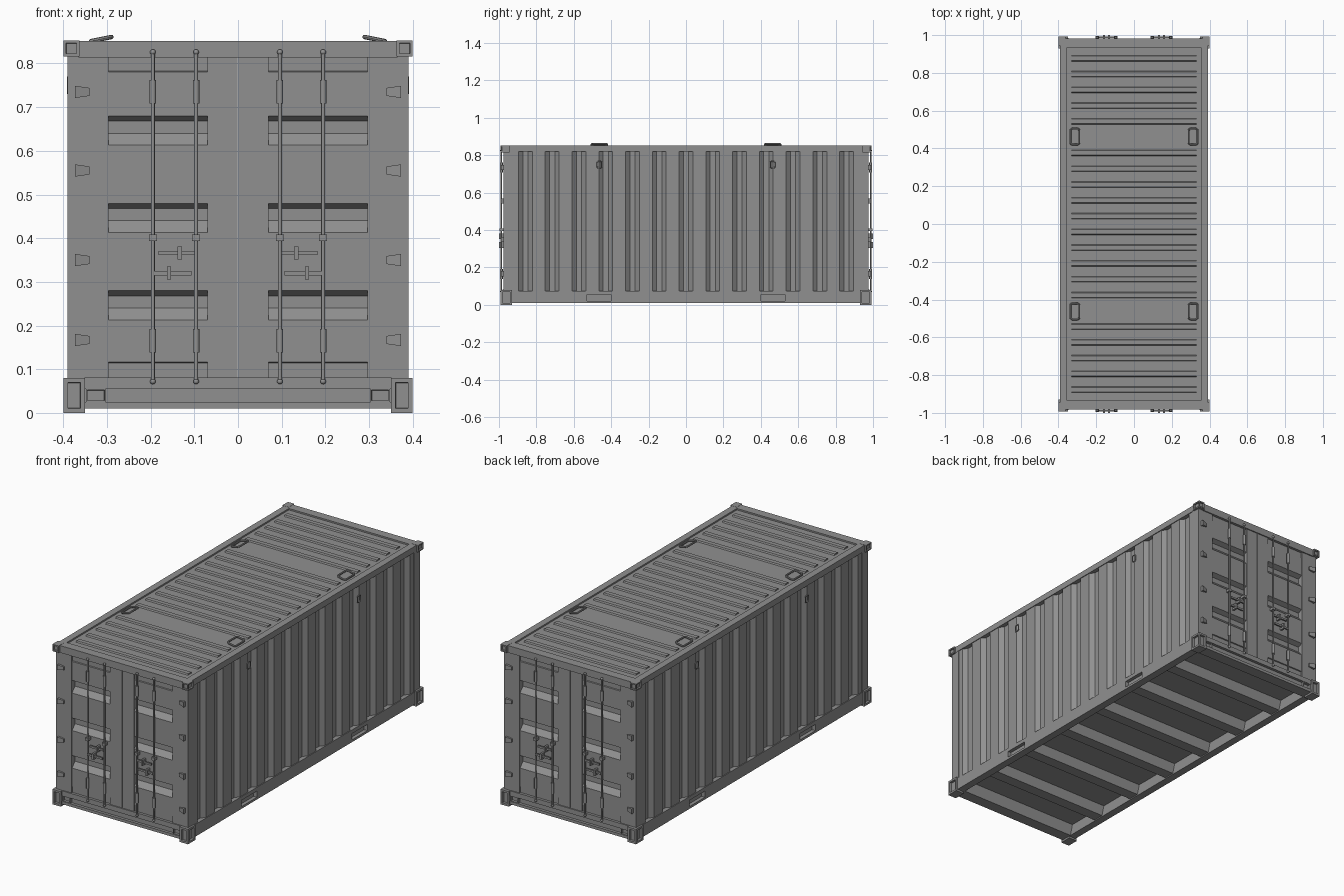
import bpy, bmesh
from math import cos, sin, pi
from mathutils import Matrix, Vector

if "Cube" in bpy.data.objects:
    bpy.data.objects.remove(bpy.data.objects["Cube"])

steel = bpy.data.materials.new("dark_steel")
steel.diffuse_color = (.28, .28, .28, 1)
steel.use_nodes = True
steel.node_tree.nodes["Principled BSDF"].inputs["Base Color"].default_value = steel.diffuse_color


def finish(name, bm, mirror="", smooth=False):
    bmesh.ops.recalc_face_normals(bm, faces=bm.faces[:])
    me = bpy.data.meshes.new(name)
    bm.to_mesh(me)
    bm.free()
    me.materials.append(steel)
    ob = bpy.data.objects.new(name, me)
    bpy.context.collection.objects.link(ob)
    if smooth:
        bpy.ops.object.select_all(action='DESELECT')
        ob.select_set(True)
        bpy.context.view_layer.objects.active = ob
        bpy.ops.object.shade_smooth_by_angle(angle=0.7)
    if mirror:
        m = ob.modifiers.new("Mirror", 'MIRROR')
        m.use_axis = ("x" in mirror, "y" in mirror, False)
        m.use_mirror_merge = False
    return ob


def box(bm, x, y, z):
    """Add a box from (min, max) ranges and return its faces."""
    c = [(a[0] + a[1]) / 2 for a in (x, y, z)]
    s = [a[1] - a[0] for a in (x, y, z)]
    r = bmesh.ops.create_cube(bm, size=1, matrix=Matrix.Translation(c) @ Matrix.Diagonal((*s, 1)))
    return list({f for v in r["verts"] for f in v.link_faces})


def sunken(bm, x, y, z, dirs, rim, depth):
    """Box with a flat rim and a recessed opening in each face along dirs."""
    faces = box(bm, x, y, z)
    bm.normal_update()
    picked = [next(f for f in faces if f.normal.dot(Vector(d)) > 0.9) for d in dirs]
    for f in picked:
        bmesh.ops.inset_individual(bm, faces=[f], thickness=rim, depth=0)
        bmesh.ops.inset_individual(bm, faces=[f], thickness=.001, depth=-depth)


def prism(bm, pts, axis, a, b):
    """Extrude a 2D outline along x (outline y,z) or z (outline x,y)."""
    put = (lambda p, t: (t, *p)) if axis == "x" else (lambda p, t: (*p, t))
    f = bm.faces.new([bm.verts.new(put(p, a)) for p in pts])
    r = bmesh.ops.extrude_face_region(bm, geom=[f])
    vs = [v for v in r["geom"] if isinstance(v, bmesh.types.BMVert)]
    bmesh.ops.translate(bm, verts=vs, vec=Vector(put((0, 0), b - a)))


def rod(bm, x, y, z0, z1, r, seg=12):
    bmesh.ops.create_cone(bm, cap_ends=True, segments=seg, radius1=r, radius2=r, depth=z1 - z0,
                          matrix=Matrix.Translation((x, y, (z0 + z1) / 2)))


def ring(bm, w, l, r, tube, mat, n=24, k=8):
    """Rounded rectangular loop of round bar."""
    rows = []
    for i in range(n):
        a = 2 * pi * (i + 0.5) / n
        d = Vector((cos(a), sin(a), 0))
        c = Vector(((w - r) * (1 if d.x > 0 else -1), (l - r) * (1 if d.y > 0 else -1), 0)) + d * r
        rows.append([bm.verts.new(mat @ (c + d * tube * cos(2 * pi * j / k)
                     + Vector((0, 0, tube * sin(2 * pi * j / k))))) for j in range(k)])
    for i in range(n):
        p, q = rows[i], rows[(i + 1) % n]
        for j in range(k):
            bm.faces.new((p[j], q[j], q[(j + 1) % k], p[(j + 1) % k]))


# Corner castings with openings
bm = bmesh.new()
sunken(bm, (.35, .4), (-.992, -.93), (0, .08), [(1, 0, 0), (0, -1, 0)], .015, .012)
finish("bottom_corner_castings", bm, "xy")
bm = bmesh.new()
sunken(bm, (.363, .4), (-.992, -.945), (.816, .853), [(1, 0, 0), (0, -1, 0)], .009, .008)
finish("top_corner_castings", bm, "xy")

# Corner posts with the flat outer strip of each door
bm = bmesh.new()
box(bm, (.297, .39), (-.976, -.925), (.07, .825))
finish("corner_posts", bm, "xy")

# Flat centre strips of the doors, with a fine seam between
bm = bmesh.new()
box(bm, (.001, .07), (-.976, -.925), (.075, .82))
finish("door_centre_strips", bm, "xy")

# Door panels with three stepped grooves
out, deep = -.973, -.948
pts = [(-.925, .075), (out + .005, .075), (out + .005, .114), (out, .116)]
for z in (.213, .413, .613):
    pts += [(out, z), (deep, z + .027), (deep, z + .055), (out, z + .067)]
pts += [(out, .781), (out + .005, .783), (out + .005, .82), (-.925, .82)]
bm = bmesh.new()
prism(bm, pts, "x", .07, .297)
finish("door_panels", bm, "xy")

# Door header and channel shaped sill
bm = bmesh.new()
box(bm, (-.365, .365), (-.982, -.935), (.814, .852))
finish("door_header", bm, "y")
bm = bmesh.new()
prism(bm, [(-.92, .01), (-.982, .01), (-.982, .025), (-.967, .025), (-.967, .055),
           (-.982, .055), (-.982, .081), (-.9, .081)], "x", -.352, .352)
finish("door_sill", bm, "y")
bm = bmesh.new()
sunken(bm, (.303, .348), (-.98, -.96), (.025, .055), [(0, -1, 0)], .004, .012)
finish("sill_pockets", bm, "xy")

# Side rails, the lower ones with fork pockets
bm = bmesh.new()
box(bm, (.355, .391), (-.95, .95), (.82, .852))
finish("top_side_rails", bm, "x")
bm = bmesh.new()
box(bm, (.35, .372), (-.94, .94), (.01, .075))
box(bm, (.372, .391), (-.94, .94), (.055, .075))
box(bm, (.372, .391), (-.94, .94), (.01, .022))
for a, b in ((-.94, -.53), (-.4, .4), (.53, .94)):
    box(bm, (.372, .391), (a, b), (.022, .055))
finish("bottom_side_rails", bm, "x")

# Corrugated side walls
N = 13
P = 1.86 / N
pts = [(.35, -.93)]
for i in range(N):
    y = -.93 + i * P
    pts += [(.387, y), (.387, y + .24 * P), (.368, y + .4 * P), (.368, y + .6 * P),
            (.387, y + .76 * P)]
pts += [(.387, .93), (.35, .93)]
bm = bmesh.new()
prism(bm, pts, "z", .07, .825)
finish("side_walls", bm, "x")

# Roof sheet and its pressed ribs
bm = bmesh.new()
box(bm, (-.36, .36), (-.94, .94), (.815, .844))
finish("roof", bm)
bm = bmesh.new()
for k in range(11):
    if k != 5:
        y = -.042 - .0835 * k
        prism(bm, [(y - .018, .84), (y - .012, .851), (y + .012, .851), (y + .018, .84)],
              "x", -.33, .33)
finish("roof_ribs", bm, "y")

# Lifting rings on roof and sides
bm = bmesh.new()
ring(bm, .024, .042, .012, .005,
     Matrix.Translation((.313, -.463, .856)) @ Matrix.Rotation(.2, 4, 'Y'))
finish("roof_rings", bm, "xy", True)
bm = bmesh.new()
ring(bm, .018, .012, .008, .003,
     Matrix.Translation((.389, -.463, .75)) @ Matrix.Rotation(pi / 2, 4, 'Y'))
finish("side_rings", bm, "xy", True)

# Floor and cross members underneath
bm = bmesh.new()
box(bm, (-.355, .355), (-.93, .93), (.066, .08))
finish("floor", bm)
bm = bmesh.new()
for y in (-.14, -.42, -.7):
    prism(bm, [(y - .045, .068), (y - .03, .016), (y + .03, .016), (y + .045, .068)],
          "x", -.352, .352)
finish("floor_cross_members", bm, "y")

# Door hinges, tapering toward the door
bm = bmesh.new()
for z in (.735, .555, .35, .167):
    faces = box(bm, (.34, .373), (-.99, -.97), (z - .014, z + .014))
    for v in {v for f in faces for v in f.verts}:
        # the blunt end sits toward the door centre, lower edge slanted
        if v.co.x < .35:
            v.co.z = z + (v.co.z - z) * .65
            v.co.y = min(max(v.co.y, -.982), -.97)
finish("door_hinges", bm, "xy")

# Locking rods with sleeves and end knobs
bm = bmesh.new()
for x in (.096, .195):
    rod(bm, x, -.987, .072, .825, .0045)
    for z in (.165, .735):
        rod(bm, x, -.987, z - .027, z + .027, .0075)
    for z in (.072, .826):
        bmesh.ops.create_uvsphere(bm, u_segments=12, v_segments=8, radius=.0065,
                                  matrix=Matrix.Translation((x, -.987, z)))
finish("locking_rods", bm, "xy", True)
bm = bmesh.new()
for x in (.096, .195):
    box(bm, (x - .009, x + .009), (-.996, -.97), (.394, .408))
finish("rod_brackets", bm, "xy")

# Door handles with pivots
bm = bmesh.new()
for x0, x1, z, px in ((.1, .182, .366, .133), (.106, .192, .32, .158)):
    box(bm, (x0, x1), (-.992, -.984), (z - .005, z + .005))
    box(bm, (px - .005, px + .005), (-1, -.97), (z - .015, z + .015))
finish("door_handles", bm, "xy")
